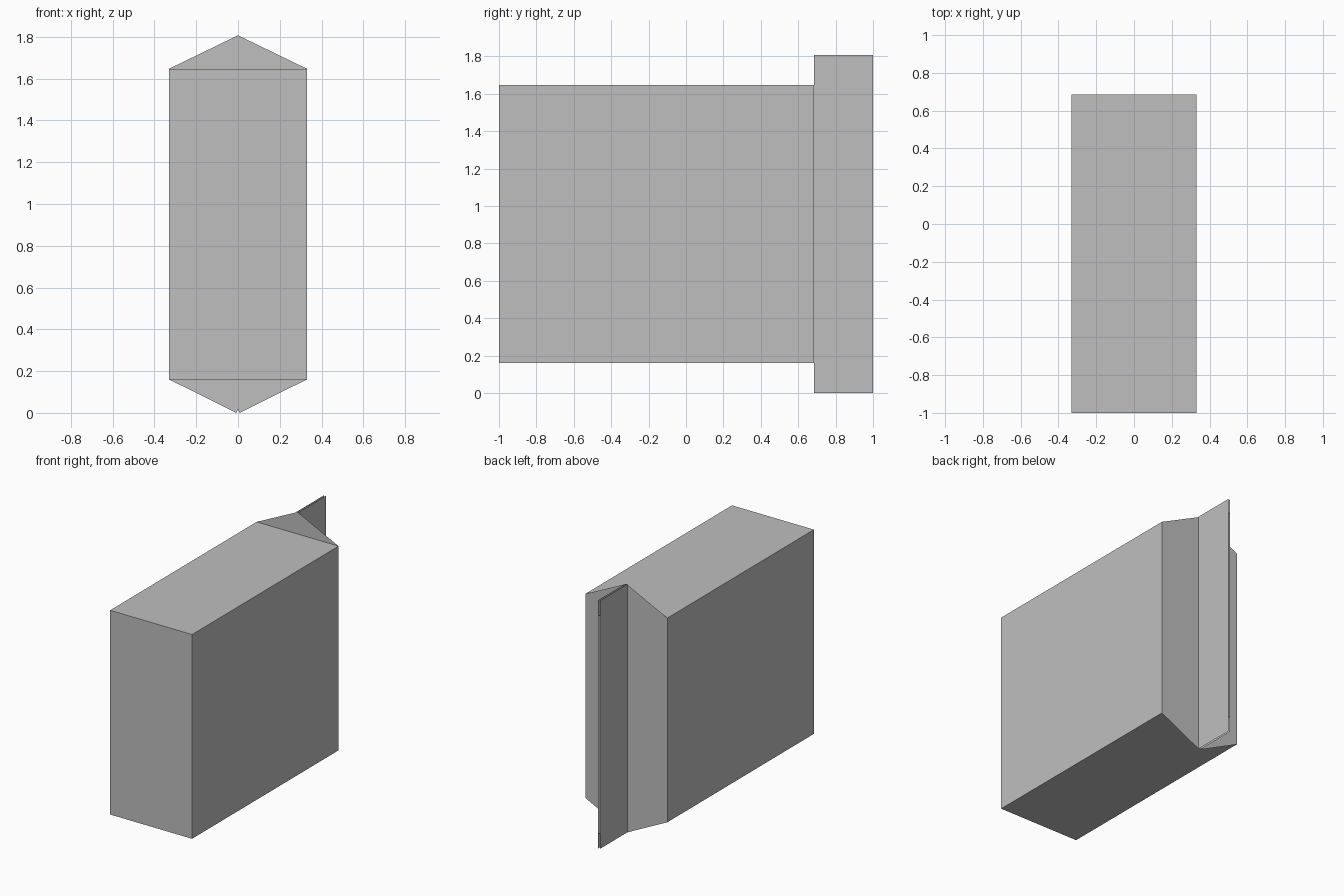
import bpy

cube = bpy.data.objects.get("Cube")
if cube:
    bpy.data.objects.remove(cube, do_unlink=True)

# Single grey carton material
grey = bpy.data.materials.new("carton_grey")
grey.use_nodes = True
colour = (0.52, 0.52, 0.52, 1)
grey.diffuse_color = colour
grey.node_tree.nodes["Principled BSDF"].inputs["Base Color"].default_value = colour

HALF_W = 0.33             # half width of the carton
FRONT, SEAM, BACK = -1.0, 0.685, 1.0
LOW, HIGH, TOP = 0.16, 1.647, 1.807
GAP = 0.007               # half thickness of the folded fin
MOUTH = 0.11              # height of the slits at the fin ends


def part(name, verts, faces):
    mesh = bpy.data.meshes.new(name)
    mesh.from_pydata(verts, [], faces)
    mesh.materials.append(grey)
    obj = bpy.data.objects.new(name, mesh)
    bpy.context.collection.objects.link(obj)
    return obj


# Carton body: front, sides, top and bottom, open where the end flap closes it
section = [(-HALF_W, LOW), (HALF_W, LOW), (HALF_W, HIGH), (-HALF_W, HIGH)]
body = [(x, y, z) for y in (FRONT, SEAM) for x, z in section]
sides = [(i, i + 4, (i + 1) % 4 + 4, (i + 1) % 4) for i in range(4)]
part("carton_body", body, [(0, 1, 2, 3)] + sides)

# Gabled end flap, with a small notch at the bottom of the seam
flap = [(-HALF_W, LOW), (-HALF_W, HIGH), (0, TOP), (HALF_W, HIGH),
        (HALF_W, LOW), (GAP, 0), (0, 0.02), (-GAP, 0)]
part("end_flap", [(x, SEAM, z) for x, z in flap],
     [(0, 1, 2, 6, 7), (6, 2, 3, 4, 5)])

# Two thin sheets of the sealed fin, open at the top and bottom
for name, x in (("fin_sheet_left", GAP), ("fin_sheet_right", -GAP)):
    sheet = [(x, SEAM, 0), (x, BACK, 0), (x, BACK, TOP), (x, SEAM, TOP)]
    part(name, sheet, [(0, 1, 2, 3) if x > 0 else (3, 2, 1, 0)])

# Narrow strip closing the back of the fin
strip = [(GAP, BACK, MOUTH), (-GAP, BACK, MOUTH),
         (-GAP, BACK, TOP - MOUTH), (GAP, BACK, TOP - MOUTH)]
part("fin_edge", strip, [(0, 1, 2, 3)])
